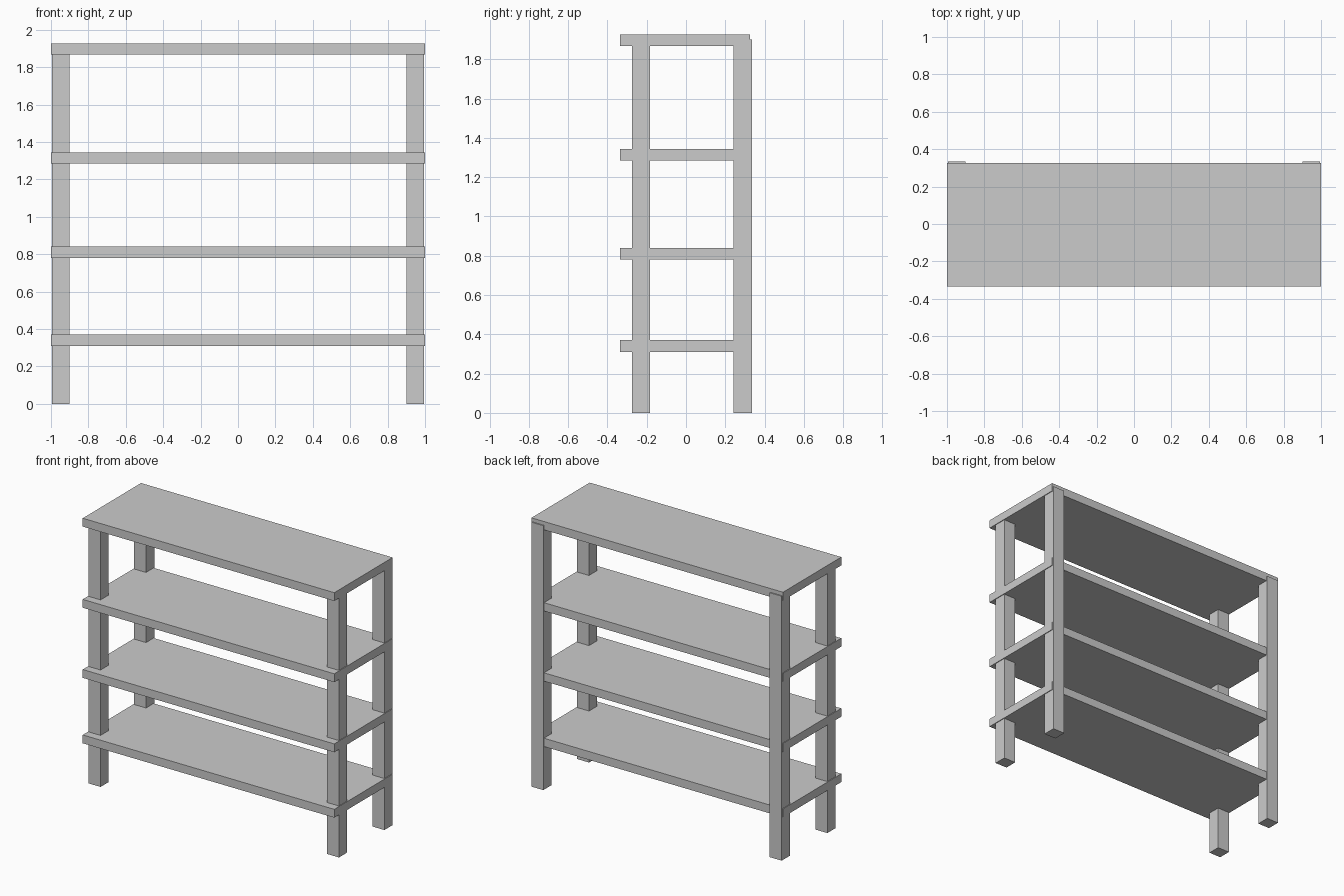
import bpy, bmesh

if "Cube" in bpy.data.objects:
    bpy.data.objects.remove(bpy.data.objects["Cube"])


def box(name, x0, x1, y0, y1, z0, z1):
    bm = bmesh.new()
    bmesh.ops.create_cube(bm, size=1)
    for v in bm.verts:
        v.co.x = x1 if v.co.x > 0 else x0
        v.co.y = y1 if v.co.y > 0 else y0
        v.co.z = z1 if v.co.z > 0 else z0
    mesh = bpy.data.meshes.new(name)
    bm.to_mesh(mesh)
    bm.free()
    obj = bpy.data.objects.new(name, mesh)
    bpy.context.collection.objects.link(obj)
    return obj


# Four full-width boards, stopping just short of the rear leg faces
for name, top in (("bottom_shelf", 0.37), ("lower_middle_shelf", 0.84),
                  ("upper_middle_shelf", 1.344), ("top_shelf", 1.927)):
    box(name, -1, 1, -0.335, 0.327, top - 0.06, top)

# Square legs running through the boards, mirrored left to right
for name, y0, y1 in (("front_legs", -0.275, -0.184), ("back_legs", 0.241, 0.335)):
    legs = box(name, 0.9, 0.995, y0, y1, 0, 1.9)
    mirror = legs.modifiers.new("mirror", 'MIRROR')
    mirror.use_axis = (True, False, False)
